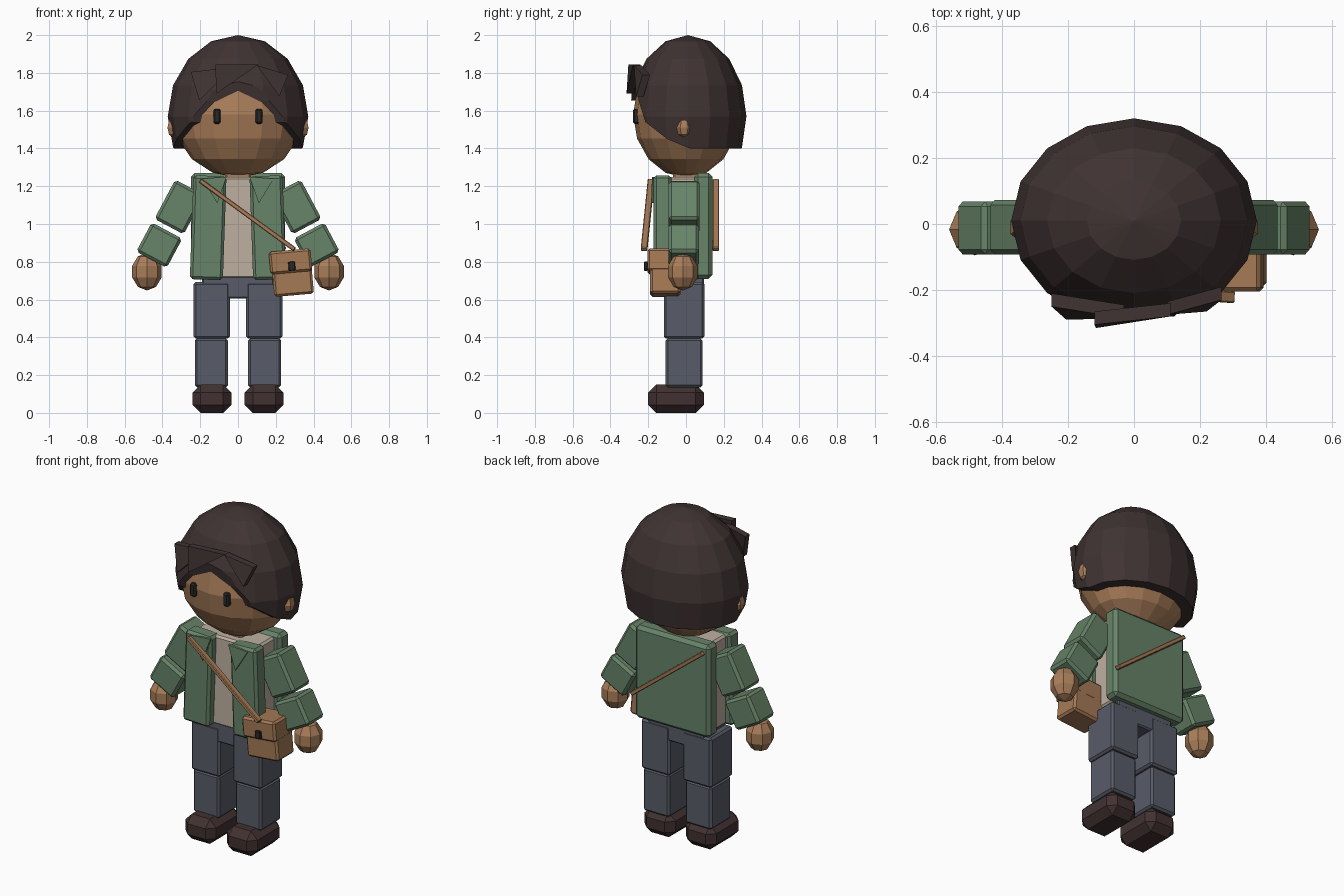
import bpy, bmesh, math
from mathutils import Vector, Matrix

if "Cube" in bpy.data.objects:
    bpy.data.objects.remove(bpy.data.objects["Cube"])


def mat(name, rgb):
    m = bpy.data.materials.new(name)
    lin = [((c / 255 + 0.055) / 1.055) ** 2.4 for c in rgb]
    m.diffuse_color = (*lin, 1)
    m.use_nodes = True
    m.node_tree.nodes["Principled BSDF"].inputs["Base Color"].default_value = m.diffuse_color
    return m


SKIN = mat("skin", (170, 126, 90))
HAIR = mat("dark_brown_hair", (64, 51, 51))
GREEN = mat("green_cloth", (103, 131, 104))
SHIRT = mat("cream_cloth", (190, 176, 160))
JEANS = mat("slate_denim", (88, 92, 104))
SHOE = mat("dark_leather", (66, 49, 49))
BAG = mat("tan_leather", (166, 122, 86))
BLACK = mat("near_black", (42, 40, 42))


def finish(name, bm, m):
    bmesh.ops.recalc_face_normals(bm, faces=bm.faces)
    me = bpy.data.meshes.new(name)
    bm.to_mesh(me)
    bm.free()
    me.materials.append(m)
    ob = bpy.data.objects.new(name, me)
    bpy.context.collection.objects.link(ob)
    return ob


def box(name, c, size, m, bevel=0.012, tilt=0, rot=None):
    """Chamfered box; tilt is in degrees about y."""
    bm = bmesh.new()
    bmesh.ops.create_cube(bm, size=1, matrix=Matrix.Diagonal((*size, 1)))
    if bevel:
        bmesh.ops.bevel(bm, geom=bm.edges[:], offset=bevel, segments=1,
                        affect='EDGES', profile=0.5)
    r = rot or Matrix.Rotation(math.radians(tilt), 4, 'Y')
    bm.transform(Matrix.Translation(c) @ r)
    return finish(name, bm, m)


def ball(c, r, seg, rings):
    bm = bmesh.new()
    bmesh.ops.create_uvsphere(bm, u_segments=seg, v_segments=rings, radius=1)
    bm.transform(Matrix.Translation(c) @ Matrix.Diagonal((*r, 1)))
    return bm


def wedge(name, tri, depth, m):
    """Triangle plate with thickness toward the back."""
    bm = bmesh.new()
    f = bm.faces.new([bm.verts.new(p) for p in tri])
    ext = bmesh.ops.extrude_face_region(bm, geom=[f], use_keep_orig=True)
    for v in ext["geom"]:
        if isinstance(v, bmesh.types.BMVert):
            v.co.y += depth
    return finish(name, bm, m)


def strap(name, a, b, width, depth):
    a, b = Vector(a), Vector(b)
    z = (b - a).normalized()
    x = Vector((0, 1, 0)).cross(z).normalized()
    rot = Matrix((x, z.cross(x), z)).transposed().to_4x4()
    return box(name, (a + b) / 2, (width, depth, (b - a).length), BAG, 0.004, rot=rot)


# Head and neck
finish("head", ball((0, 0, 1.58), (0.345, 0.28, 0.335), 16, 8), SKIN)
box("neck", (0, 0, 1.24), (0.14, 0.14, 0.1), SKIN)

# Hair cap, trimmed along a side-view hairline
hair = ball((0, 0.01, 1.57), (0.372, 0.31, 0.43), 16, 8)
line = [(-0.268, 1.76), (-0.25, 1.65), (-0.215, 1.54), (-0.1, 1.45), (0.02, 1.4), (0.3, 1.4)]
for (y0, z0), (y1, z1) in zip(line, line[1:]):
    cut = bmesh.ops.bisect_plane(hair, geom=hair.verts[:] + hair.edges[:] + hair.faces[:],
                                 plane_co=(0, y0, z0), plane_no=(0, z1 - z0, y0 - y1),
                                 clear_outer=True)
    edges = [e for e in cut["geom_cut"] if isinstance(e, bmesh.types.BMEdge)]
    bmesh.ops.contextual_create(hair, geom=edges)
finish("hair_cap", hair, HAIR)

# Fringe locks
wedge("fringe_left", [(-0.25, -0.25, 1.805), (-0.03, -0.285, 1.83), (-0.205, -0.29, 1.655)], 0.04, HAIR)
wedge("fringe_middle", [(-0.12, -0.305, 1.845), (0.11, -0.28, 1.845), (-0.115, -0.315, 1.69)], 0.04, HAIR)
wedge("fringe_right", [(0.1, -0.275, 1.84), (0.265, -0.23, 1.79), (0.22, -0.265, 1.675)], 0.04, HAIR)

# Torso and jacket body
box("shirt", (0, -0.02, 0.98), (0.42, 0.2, 0.54), SHIRT)
box("jacket_back", (0, 0.092, 0.99), (0.5, 0.095, 0.56), GREEN, 0.02)
box("hips", (0, -0.01, 0.67), (0.38, 0.21, 0.13), JEANS, 0.008)

for side, s in (("left", -1), ("right", 1)):
    # Face details
    finish("ear_" + side, ball((s * 0.345, -0.01, 1.51), (0.033, 0.042, 0.052), 6, 4), SKIN)
    box("eye_" + side, (s * 0.111, -0.263, 1.57), (0.038, 0.035, 0.08), BLACK, 0.009)

    # Jacket front panel, shoulder and collar
    box("jacket_front_" + side, (s * 0.158, -0.125, 0.98), (0.175, 0.095, 0.55),
        GREEN, 0.015, -s * 2)
    wedge("lapel_" + side, [(s * 0.19, -0.18, 1.24), (s * 0.06, -0.18, 1.25),
                            (s * 0.11, -0.185, 1.11)], 0.015, GREEN)

    # Arm
    box("upper_arm_" + side, (s * 0.31, -0.01, 1.09), (0.175, 0.165, 0.235), GREEN, 0.015, -s * 28)
    box("forearm_" + side, (s * 0.417, -0.012, 0.888), (0.183, 0.16, 0.175), GREEN, 0.015, -s * 28)
    finish("hand_" + side, ball((s * 0.482, -0.017, 0.748), (0.082, 0.082, 0.1), 8, 5), SKIN)

    # Leg
    box("thigh_" + side, (s * 0.139, -0.01, 0.543), (0.193, 0.215, 0.3), JEANS)
    box("shin_" + side, (s * 0.141, -0.01, 0.265), (0.175, 0.195, 0.26), JEANS)
    box("shoe_" + side, (s * 0.138, -0.053, 0.075), (0.205, 0.295, 0.15), SHOE, 0.043)

# Shoulder bag
box("bag_body", (0.287, -0.11, 0.74), (0.21, 0.16, 0.235), BAG, 0.012, -5)
box("bag_flap", (0.278, -0.117, 0.802), (0.222, 0.175, 0.12), BAG, 0.012, -5)
box("bag_buckle", (0.285, -0.212, 0.777), (0.036, 0.02, 0.048), BLACK, 0.004, -5)
strap("strap_front", (-0.2, -0.185, 1.23), (0.3, -0.222, 0.865), 0.024, 0.035)
strap("strap_back", (-0.22, 0.158, 1.23), (0.25, 0.158, 0.865), 0.024, 0.035)
